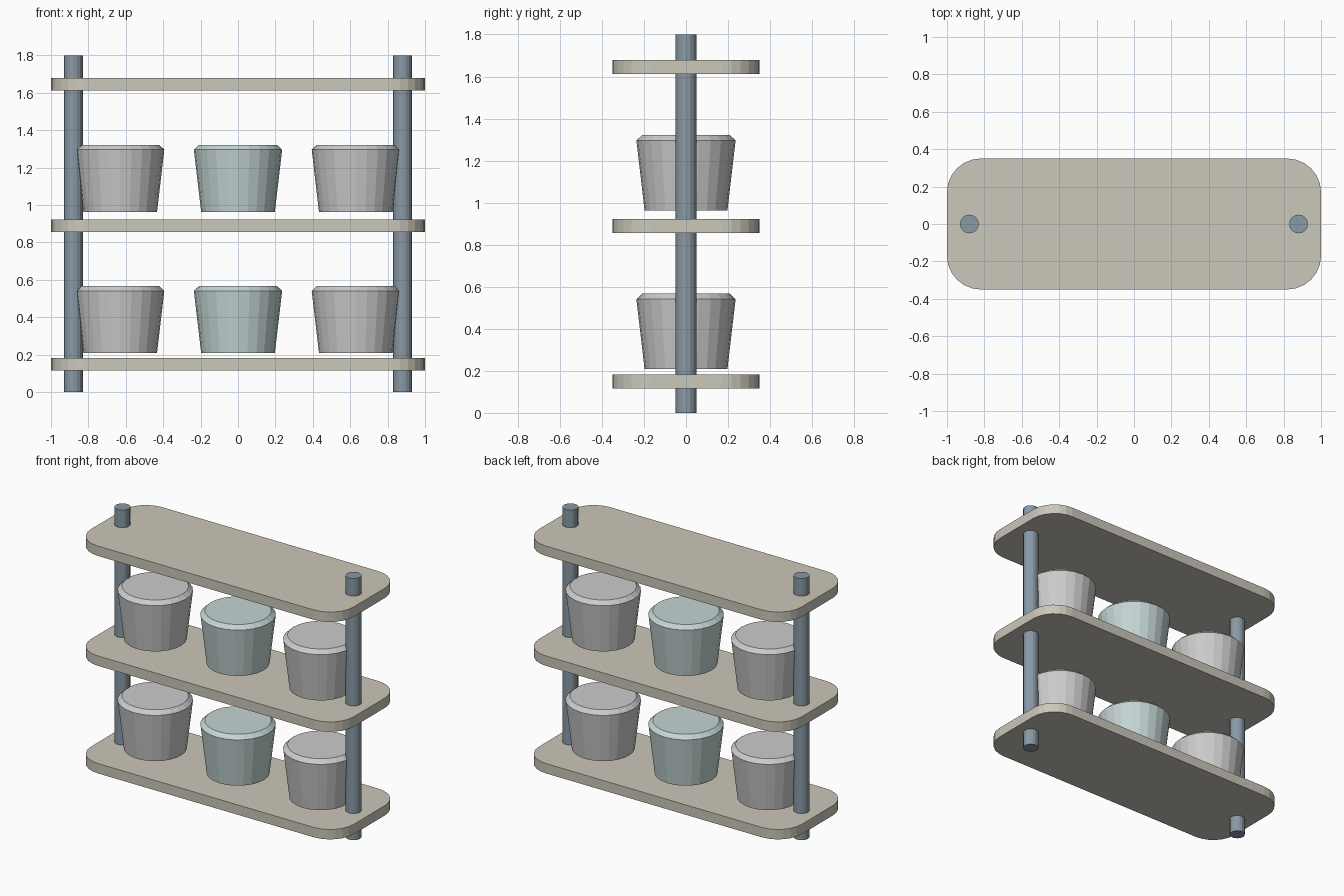
import bpy, bmesh
from math import cos, sin, pi

if "Cube" in bpy.data.objects:
    bpy.data.objects.remove(bpy.data.objects["Cube"])


def material(name, color):
    m = bpy.data.materials.new(name)
    m.diffuse_color = (*color, 1)
    m.use_nodes = True
    m.node_tree.nodes["Principled BSDF"].inputs["Base Color"].default_value = m.diffuse_color
    return m


beige = material("shelf_beige", (0.60, 0.57, 0.49))
steel = material("post_steel", (0.25, 0.32, 0.38))
mint = material("pot_mint", (0.55, 0.66, 0.65))


def loft(name, rings, mat=None):
    """Closed solid through equal-length rings of points, bottom to top."""
    bm = bmesh.new()
    loops = [[bm.verts.new(p) for p in ring] for ring in rings]
    n = len(loops[0])
    for a, b in zip(loops, loops[1:]):
        for i in range(n):
            j = (i + 1) % n
            bm.faces.new((a[i], a[j], b[j], b[i]))
    bm.faces.new(loops[0][::-1])
    bm.faces.new(loops[-1])
    mesh = bpy.data.meshes.new(name)
    bm.to_mesh(mesh)
    bm.free()
    ob = bpy.data.objects.new(name, mesh)
    bpy.context.collection.objects.link(ob)
    if mat:
        mesh.materials.append(mat)
    return ob


def circle(x, r, z, n):
    return [(x + r * cos(2 * pi * i / n), r * sin(2 * pi * i / n), z) for i in range(n)]


def rounded_rect(hx, hy, r, z, seg=6):
    pts = []
    for q, (sx, sy) in enumerate([(1, 1), (-1, 1), (-1, -1), (1, -1)]):
        for i in range(seg + 1):
            a = (q + i / seg) * pi / 2
            pts.append((sx * (hx - r) + r * cos(a), sy * (hy - r) + r * sin(a), z))
    return pts


# Rounded shelves
for level, z in zip(("lower", "middle", "upper"), (0.115, 0.855, 1.611)):
    loft(f"{level}_shelf", [rounded_rect(1, 0.35, 0.18, h) for h in (z, z + 0.068)], beige)

# Round posts through all shelves
for side, x in (("left", -0.88), ("right", 0.88)):
    loft(f"{side}_post", [circle(x, 0.05, h, 16) for h in (0, 1.8)], steel)

# Tapered pots with a chamfered top edge
pot_profile = [(0.197, 0), (0.236, 0.333), (0.208, 0.359)]
for level, z in (("lower", 0.208), ("upper", 0.963)):
    for side, x, mat in (("left", -0.63, None), ("centre", 0, mint), ("right", 0.63, None)):
        loft(f"{level}_{side}_pot", [circle(x, r, z + h, 24) for r, h in pot_profile], mat)
